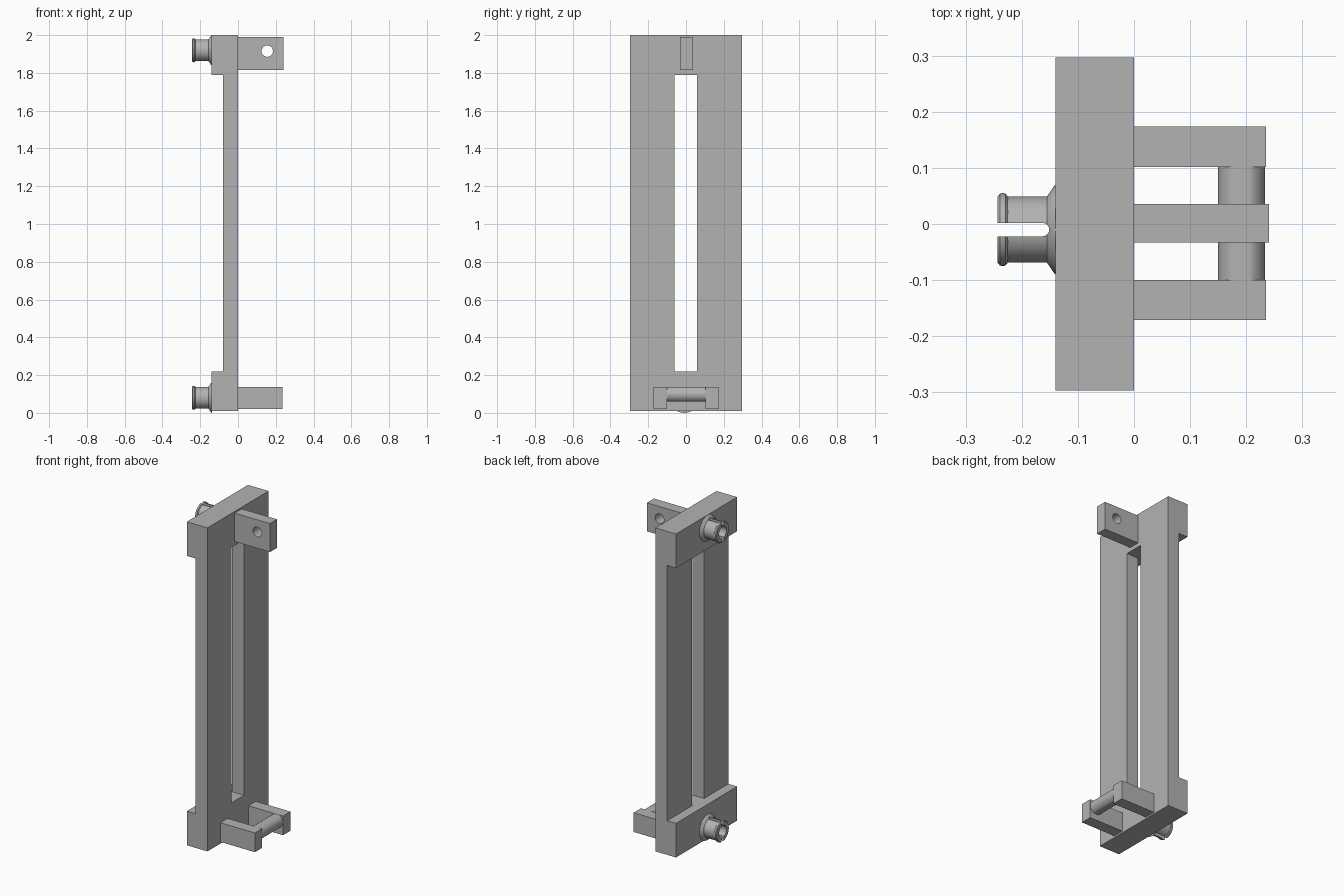
import bpy, bmesh, math
from mathutils import Matrix, Vector

if "Cube" in bpy.data.objects:
    bpy.data.objects.remove(bpy.data.objects["Cube"], do_unlink=True)

grey = bpy.data.materials.new("plain grey")
grey.use_nodes = True
grey.diffuse_color = (0.45, 0.45, 0.45, 1)
grey.node_tree.nodes["Principled BSDF"].inputs["Base Color"].default_value = grey.diffuse_color


def finish(name, bm):
    bmesh.ops.recalc_face_normals(bm, faces=bm.faces)
    mesh = bpy.data.meshes.new(name)
    bm.to_mesh(mesh)
    bm.free()
    mesh.materials.append(grey)
    obj = bpy.data.objects.new(name, mesh)
    bpy.context.collection.objects.link(obj)
    return obj


def box(name, x, y, z):
    bm = bmesh.new()
    bmesh.ops.create_cube(bm, size=1)
    for v in bm.verts:
        v.co = Vector([(a + b) / 2 + c * (b - a) for (a, b), c in zip((x, y, z), v.co)])
    return finish(name, bm)


def extrude_y(name, outline, y0, y1):
    bm = bmesh.new()
    face = bm.faces.new([bm.verts.new((x, y0, z)) for x, z in outline])
    new = bmesh.ops.extrude_face_region(bm, geom=[face])["geom"]
    bmesh.ops.translate(bm, vec=(0, y1 - y0, 0),
                        verts=[v for v in new if isinstance(v, bmesh.types.BMVert)])
    return finish(name, bm)


def activate(obj):
    bpy.ops.object.select_all(action='DESELECT')
    obj.select_set(True)
    bpy.context.view_layer.objects.active = obj


def cut(obj, cutter):
    mod = obj.modifiers.new("cut", 'BOOLEAN')
    mod.operation, mod.solver, mod.object = 'DIFFERENCE', 'EXACT', cutter
    activate(obj)
    bpy.ops.object.modifier_apply(modifier=mod.name)
    bpy.data.objects.remove(cutter, do_unlink=True)


def smooth(obj):
    activate(obj)
    bpy.ops.object.shade_smooth_by_angle(angle=math.radians(35))


def circle(cx, cz, r, n=32, limit=1):
    pts = []
    for i in range(n):
        a = math.tau * (i + 0.5) / n
        pts.append((cx + r * math.cos(a), cz + max(-limit, min(limit, r * math.sin(a)))))
    return pts


# Frame: thin plate with a thick pad at each end and a long slot
frame = extrude_y("frame", [(0, 0.01), (0, 2), (-0.14, 2), (-0.14, 1.79),
                            (-0.08, 1.79), (-0.08, 0.22), (-0.14, 0.22), (-0.14, 0.01)],
                  -0.297, 0.297)
cut(frame, box("slot_cutter", (-0.3, 0.1), (-0.062, 0.058), (0.22, 1.79)))

# Upper tongue with a pivot hole
tongue = box("tongue", (0, 0.241), (-0.033, 0.036), (1.815, 1.99))
cut(tongue, extrude_y("hole_cutter", circle(0.155, 1.915, 0.03), -0.1, 0.1))
smooth(tongue)

# Lower fork with a flattened pin between its arms
box("left_fork_arm", (0, 0.235), (0.102, 0.174), (0.02, 0.138))
box("right_fork_arm", (0, 0.235), (-0.171, -0.1), (0.02, 0.138))
smooth(extrude_y("fork_pin", circle(0.192, 0.098, 0.042, 40, 0.039), -0.1, 0.102))


# Hollow split studs with a flared foot and a rounded lip
def stud(name, z):
    profile = [(-0.138, 0), (-0.138, 0.08), (-0.142, 0.078), (-0.155, 0.059), (-0.225, 0.059),
               (-0.229, 0.064), (-0.234, 0.065), (-0.239, 0.064), (-0.243, 0.059),
               (-0.243, 0.036), (-0.152, 0.036), (-0.152, 0)]
    bm = bmesh.new()
    verts = [bm.verts.new((x, 0, r)) for x, r in profile]
    edges = [bm.edges.new(pair) for pair in zip(verts, verts[1:])]
    bmesh.ops.spin(bm, geom=verts + edges, cent=(0, 0, 0), axis=(1, 0, 0),
                   angle=math.tau, steps=40, use_duplicate=False)
    bmesh.ops.remove_doubles(bm, verts=bm.verts, dist=0.0001)
    bmesh.ops.transform(bm, matrix=Matrix.Translation((0, -0.01, z)), verts=bm.verts)
    obj = finish(name, bm)
    # The slit ends in a round bottom
    slit = [(-0.3, -0.022), (-0.163, -0.022)]
    slit += [(-0.163 + 0.012 * math.sin(a), -0.01 - 0.012 * math.cos(a))
             for a in (math.pi * i / 8 for i in range(1, 8))]
    slit += [(-0.163, 0.002), (-0.3, 0.002)]
    cutter = extrude_y("slit_cutter", slit, -0.1, 0.1)
    for v in cutter.data.vertices:
        v.co = (v.co.x, v.co.z, z - v.co.y)
    cut(obj, cutter)
    smooth(obj)


stud("lower_stud", 0.08)
stud("upper_stud", 1.92)
